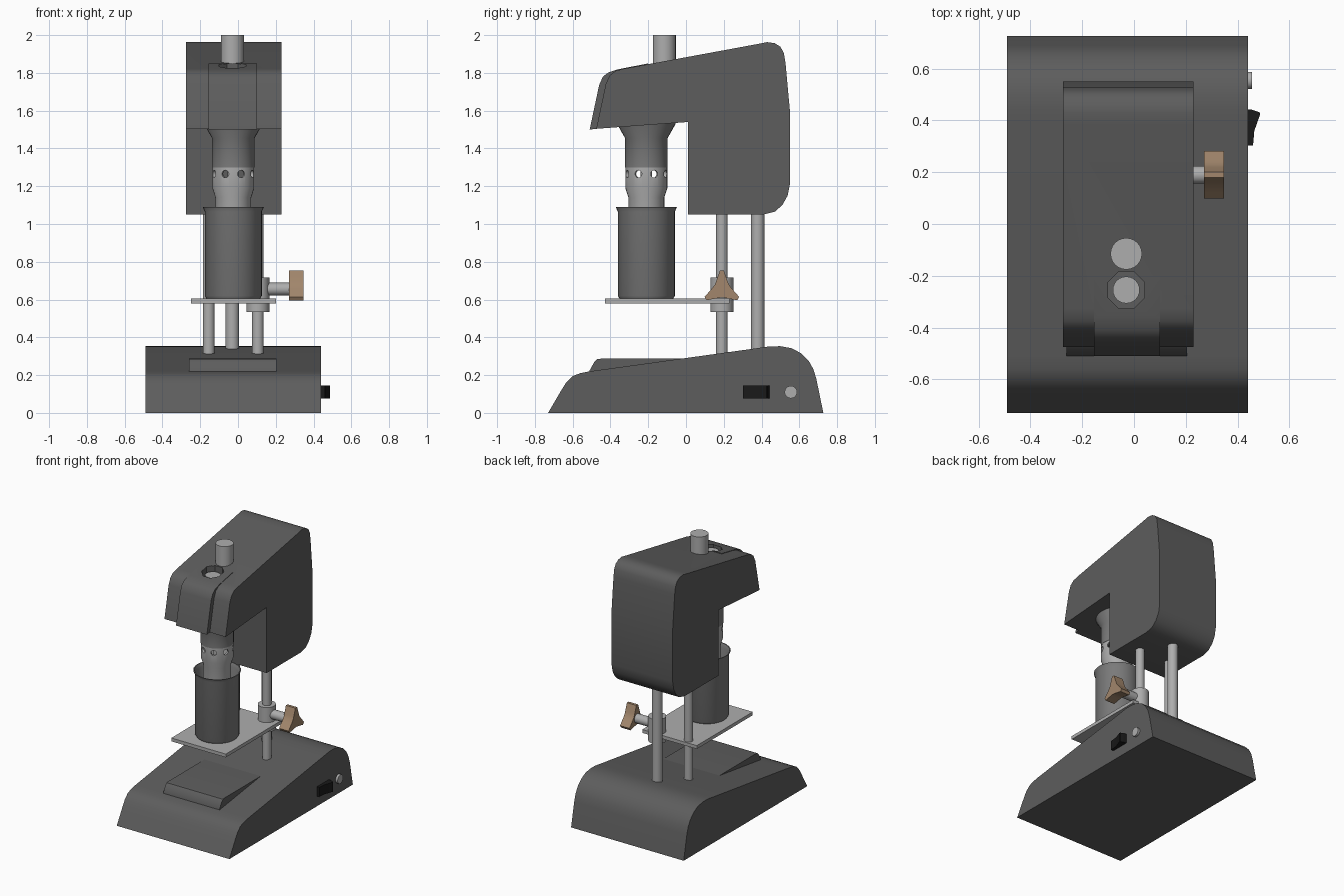
import bpy, bmesh
from math import sin, cos, pi, radians
from mathutils import Matrix, Vector

if "Cube" in bpy.data.objects:
    bpy.data.objects.remove(bpy.data.objects["Cube"])


def material(name, rgb):
    m = bpy.data.materials.new(name)
    m.diffuse_color = (*rgb, 1)
    m.use_nodes = True
    m.node_tree.nodes["Principled BSDF"].inputs["Base Color"].default_value = m.diffuse_color
    return m


DARK = material("dark_grey", (0.11, 0.11, 0.11))
BLACK = material("black", (0.01, 0.01, 0.01))
TAN = material("tan", (0.36, 0.24, 0.15))
STEEL = material("steel", (0.42, 0.42, 0.42))
MID = material("mid_grey", (0.2, 0.2, 0.2))


def finish(name, bm, mat):
    bmesh.ops.recalc_face_normals(bm, faces=bm.faces)
    me = bpy.data.meshes.new(name)
    bm.to_mesh(me)
    bm.free()
    ob = bpy.data.objects.new(name, me)
    bpy.context.collection.objects.link(ob)
    if mat:
        me.materials.append(mat)
    return ob


def prism(name, pts, a, b, mat=None, axis="x"):
    """Extrude a closed outline: (y, z) along x, or (x, y) along z."""
    bm = bmesh.new()
    place = (lambda p: (a, p[0], p[1])) if axis == "x" else (lambda p: (p[0], p[1], a))
    face = bm.faces.new([bm.verts.new(place(p)) for p in pts])
    new = bmesh.ops.extrude_face_region(bm, geom=[face])["geom"]
    step = Vector((b - a, 0, 0)) if axis == "x" else Vector((0, 0, b - a))
    bmesh.ops.translate(bm, vec=step, verts=[v for v in new if isinstance(v, bmesh.types.BMVert)])
    return finish(name, bm, mat)


def rod(name, p, q, r, mat=STEEL, n=24, turn=0.0):
    """Capped cylinder between two points."""
    p, q = Vector(p), Vector(q)
    d = q - p
    bm = bmesh.new()
    rot = d.to_track_quat("Z", "Y").to_matrix().to_4x4()
    bmesh.ops.create_cone(bm, cap_ends=True, segments=n, radius1=r, radius2=r, depth=d.length,
                          matrix=Matrix.Translation((p + q) / 2) @ rot @ Matrix.Rotation(turn, 4, "Z"))
    return finish(name, bm, mat)


def lathe(name, prof, x, y, mat, closed=False, n=32):
    """Spin an (r, z) profile about a vertical axis."""
    bm = bmesh.new()
    vs = [bm.verts.new((x + r, y, z)) for r, z in prof]
    es = [bm.edges.new(e) for e in zip(vs, vs[1:])]
    if closed:
        es.append(bm.edges.new((vs[-1], vs[0])))
    bmesh.ops.spin(bm, geom=vs + es, cent=(x, y, 0), axis=(0, 0, 1), angle=2 * pi, steps=n)
    bmesh.ops.remove_doubles(bm, verts=bm.verts, dist=1e-4)
    return finish(name, bm, mat)


def cut(ob, cutters):
    for c in cutters:
        m = ob.modifiers.new("cut", "BOOLEAN")
        m.operation, m.solver, m.object = "DIFFERENCE", "EXACT", c
        bpy.context.view_layer.objects.active = ob
        bpy.ops.object.modifier_apply(modifier=m.name)
        bpy.data.objects.remove(c)


# sloped base with raised pad
prism("base", [(-0.73, 0), (-0.66, 0.12), (-0.635, 0.16), (-0.60, 0.195), (-0.56, 0.21), (-0.51, 0.22),
               (0.38, 0.343), (0.44, 0.352), (0.50, 0.353), (0.56, 0.342), (0.61, 0.315), (0.65, 0.275),
               (0.675, 0.23), (0.69, 0.18), (0.727, 0)], -0.49, 0.44, DARK)
prism("base_pad", [(-0.51, 0.2), (-0.51, 0.225), (-0.485, 0.27), (-0.47, 0.284), (-0.45, 0.287),
                   (0.0, 0.287), (0.0, 0.2)], -0.26, 0.205, DARK)

# motor head with a front nose panel
head = prism("motor_head", [(-0.475, 1.504), (-0.425, 1.74), (-0.405, 1.785), (-0.375, 1.81), (-0.33, 1.822),
                            (0.38, 1.953), (0.43, 1.963), (0.47, 1.957), (0.50, 1.938), (0.518, 1.905),
                            (0.527, 1.85), (0.55, 1.60), (0.55, 1.21), (0.538, 1.15), (0.51, 1.10),
                            (0.47, 1.065), (0.41, 1.05), (0.01, 1.05), (0.01, 1.54)], -0.275, 0.23, DARK)
nose = prism("nose_panel", [(-0.51, 1.50), (-0.46, 1.735), (-0.44, 1.78), (-0.41, 1.803), (-0.36, 1.819),
                            (-0.2, 1.85), (-0.2, 1.70), (-0.40, 1.70), (-0.44, 1.508)], -0.155, 0.10, DARK)
SOCKET = (-0.03, -0.255)
for part in (head, nose):
    cut(part, [rod("socket_cutter", (*SOCKET, 1.76), (*SOCKET, 1.95), 0.077, None, 8, pi / 8)])
rod("socket_shaft", (*SOCKET, 1.74), (*SOCKET, 1.815), 0.052)
rod("top_shaft", (-0.03, -0.115, 1.75), (-0.03, -0.115, 2.0), 0.061)

# mixer column: flared collar, perforated sleeve, shaft into the beaker
CX, CY = -0.025, -0.21
lathe("flared_collar", [(0, 1.56), (0.16, 1.56), (0.155, 1.53), (0.113, 1.455), (0.113, 1.30), (0, 1.30)],
      CX, CY, MID)
sleeve = lathe("perforated_sleeve", [(0.111, 1.30), (0.111, 1.19), (0.095, 1.14), (0.095, 0.85),
                                     (0.085, 0.85), (0.085, 1.14), (0.095, 1.19), (0.095, 1.30)],
               CX, CY, STEEL, closed=True)
holes = []
for i in range(8):
    t = pi / 8 + i * pi / 4
    holes.append(rod("vent_cutter", (CX + 0.07 * cos(t), CY + 0.07 * sin(t), 1.265),
                     (CX + 0.14 * cos(t), CY + 0.14 * sin(t), 1.265), 0.02, None, 12))
cut(sleeve, holes)
rod("mixer_shaft", (CX, CY, 0.75), (CX, CY, 1.31), 0.03)

# beaker
lathe("beaker", [(0, 0.605), (0.142, 0.605), (0.151, 0.62), (0.151, 1.065), (0.162, 1.09),
                 (0.155, 1.09), (0.143, 1.065), (0.143, 0.625), (0, 0.62)], CX, CY, MID)

# support plate and columns
prism("support_plate", [(-0.25, -0.43), (0.2, -0.43), (0.2, 0.23), (-0.25, 0.23)], 0.58, 0.605, STEEL, "z")
rod("rear_column", (-0.03, 0.38, 0.3), (-0.03, 0.38, 1.1), 0.036)
for side, x in (("left", -0.155), ("right", 0.105)):
    rod(side + "_column", (x, 0.19, 0.28), (x, 0.19, 1.1), 0.031)

# plate clamp with three-pointed knob
rod("clamp_collar", (0.105, 0.19, 0.535), (0.105, 0.19, 0.718), 0.061)
rod("knob_stem", (0.13, 0.19, 0.655), (0.28, 0.19, 0.655), 0.034)
knob = []
for i in range(3):
    for deg, r in ((-35, 0.052), (-18, 0.07), (-6, 0.1), (6, 0.1), (18, 0.07), (35, 0.052), (60, 0.044)):
        a = radians(90 + 120 * i + deg)
        knob.append((0.19 + r * cos(a), 0.655 + r * sin(a)))
prism("clamp_knob", knob, 0.27, 0.348, TAN)

# rocker switch and power socket on the right side
prism("rocker_switch", [(0.43, 0.303), (0.46, 0.303), (0.465, 0.36), (0.488, 0.425), (0.484, 0.432),
                        (0.455, 0.442), (0.43, 0.442)], 0.075, 0.146, BLACK, "z")
rod("power_socket", (0.43, 0.555, 0.11), (0.457, 0.555, 0.11), 0.033)

# smooth curved surfaces, keep hard edges
bpy.ops.object.select_all(action="SELECT")
bpy.context.view_layer.objects.active = head
bpy.ops.object.shade_smooth_by_angle(angle=radians(32))
